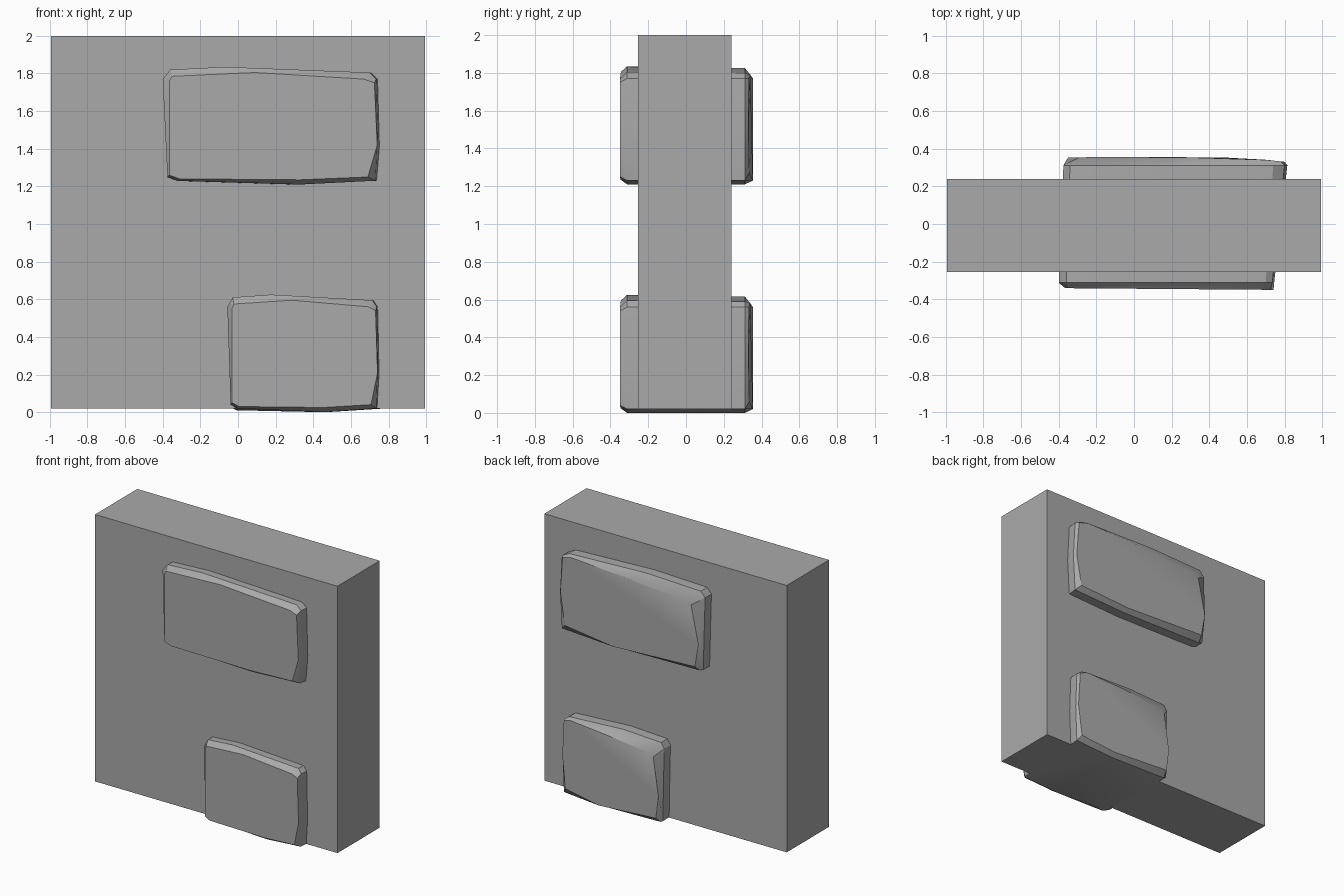
import bpy
import bmesh
import math

cube = bpy.data.objects.get("Cube")
if cube:
    bpy.data.objects.remove(cube, do_unlink=True)

stone_grey = bpy.data.materials.new("stone grey")
stone_grey.use_nodes = True
GREY = (0.4, 0.4, 0.4, 1)
stone_grey.diffuse_color = GREY
stone_grey.node_tree.nodes["Principled BSDF"].inputs["Base Color"].default_value = GREY


def add_object(name, bm):
    """Turn a bmesh into a named grey object in the scene."""
    bmesh.ops.recalc_face_normals(bm, faces=bm.faces)
    mesh = bpy.data.meshes.new(name)
    bm.to_mesh(mesh)
    bm.free()
    mesh.materials.append(stone_grey)
    obj = bpy.data.objects.new(name, mesh)
    bpy.context.collection.objects.link(obj)
    return obj


# Wall slab
bm = bmesh.new()
bmesh.ops.create_cube(bm, size=1)
bmesh.ops.scale(bm, vec=(1.99, 0.495, 1.98), verts=bm.verts)
bmesh.ops.translate(bm, vec=(0, -0.0075, 1.01), verts=bm.verts)
add_object("wall_slab", bm)

# Outlines of the worn stone (x, z), clockwise from the upper left
front_face = [(-.365, 1.76), (-.35, 1.785), (.09, 1.805), (.67, 1.77), (.725, 1.75),
              (.74, 1.42), (.69, 1.25), (.33, 1.235), (-.31, 1.24), (-.365, 1.26)]
front_rim = [(-.40, 1.77), (-.36, 1.82), (-.07, 1.835), (.70, 1.805), (.735, 1.77),
             (.745, 1.41), (.73, 1.23), (.33, 1.21), (-.32, 1.23), (-.375, 1.25)]
back_rim = [(-.375, 1.77), (-.34, 1.81), (.10, 1.825), (.74, 1.80), (.80, 1.77),
            (.815, 1.50), (.80, 1.23), (.35, 1.21), (-.33, 1.22), (-.36, 1.23)]
back_face = [(-.29, 1.71), (-.25, 1.73), (.26, 1.77), (.70, 1.79), (.78, 1.77),
             (.80, 1.51), (.76, 1.27), (.35, 1.23), (-.32, 1.26), (-.35, 1.43)]


def front_depth(x):
    return -0.344 - 0.008 * x


def back_depth(x):
    return 0.355 - 0.06 * x ** 4


layers = [(front_face, front_depth), (front_rim, lambda x: -0.312),
          (back_rim, lambda x: 0.312), (back_face, back_depth)]


def add_stone(name, width, drop):
    """Loft the outlines through the wall; width shrinks toward the right end."""
    pivot = 0.745
    bm = bmesh.new()
    rings = [[bm.verts.new((pivot + (x - pivot) * width, depth(x), z - drop))
              for x, z in outline] for outline, depth in layers]
    for a, b in zip(rings, rings[1:]):
        for i in range(len(a)):
            j = (i + 1) % len(a)
            bm.faces.new((a[i], a[j], b[j], b[i]))
    bm.faces.new(rings[0])
    bm.faces.new(rings[-1])
    stone = add_object(name, bm)
    bpy.ops.object.select_all(action="DESELECT")
    stone.select_set(True)
    bpy.context.view_layer.objects.active = stone
    bpy.ops.object.shade_smooth_by_angle(angle=math.radians(30))


# Long upper stone and shorter lower stone
add_stone("upper_stone", 1, 0)
add_stone("lower_stone", 0.7, 1.21)
